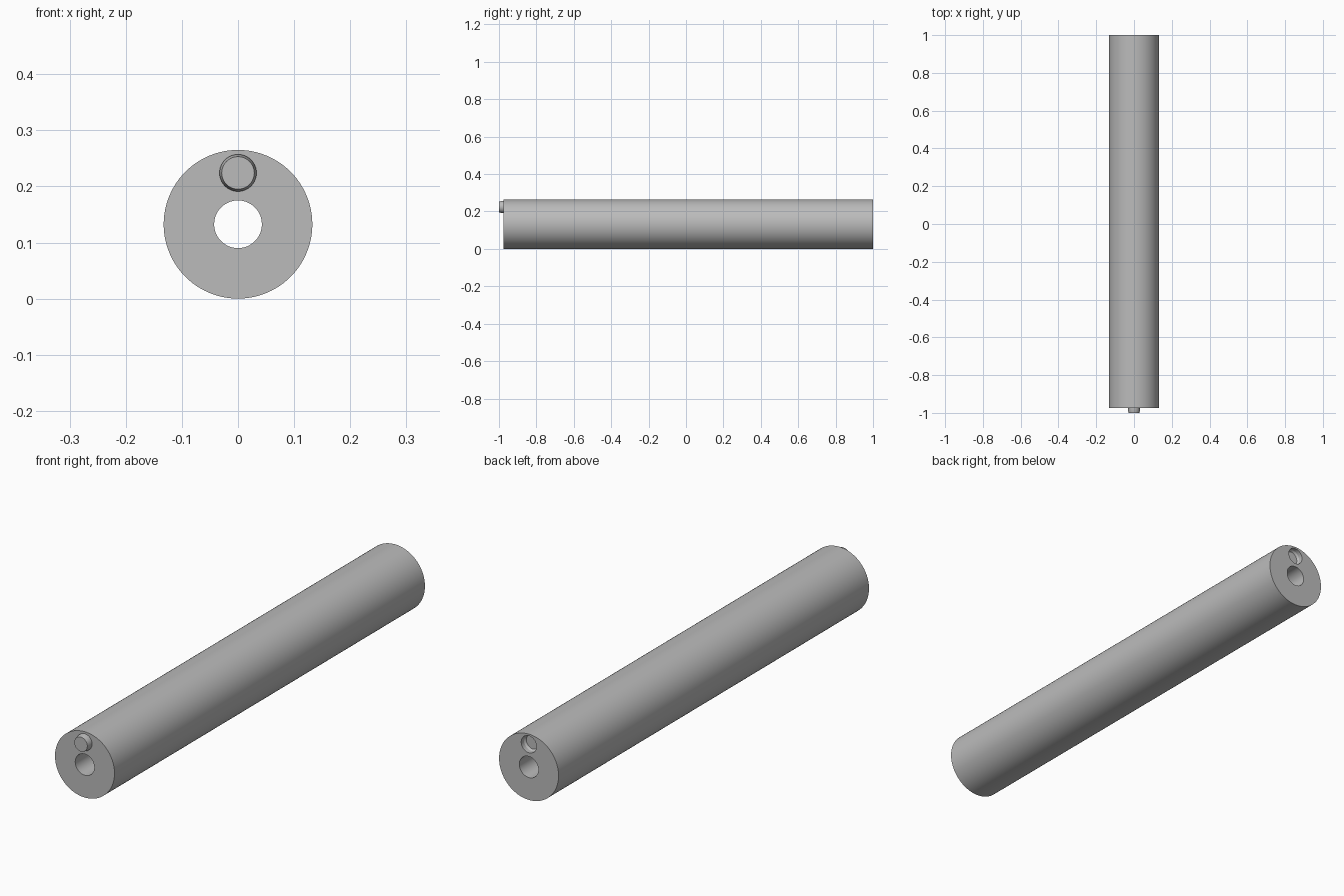
import bpy
import math

cube = bpy.data.objects.get("Cube")
if cube:
    bpy.data.objects.remove(cube, do_unlink=True)

grey = bpy.data.materials.new("plain grey")
grey.use_nodes = True
colour = (0.5, 0.5, 0.5, 1)
grey.diffuse_color = colour
grey.node_tree.nodes["Principled BSDF"].inputs["Base Color"].default_value = colour

CENTRE_Z, PIN_Z = 0.1325, 0.224
FRONT, BACK = -0.975, 1.0


def lathe(name, profile, z, sides, closed=False):
    """Spin (radius, y) points about a y-parallel axis; cap the ends if open."""
    verts, faces = [], []
    for radius, y in profile:
        for i in range(sides):
            a = 2 * math.pi * i / sides
            verts.append((radius * math.cos(a), y, z + radius * math.sin(a)))
    rings = len(profile)
    for r in range(rings if closed else rings - 1):
        s = (r + 1) % rings
        for i in range(sides):
            j = (i + 1) % sides
            faces.append((r * sides + i, r * sides + j, s * sides + j, s * sides + i))
    if not closed:
        faces.append(tuple(reversed(range(sides))))
        faces.append(tuple(range((rings - 1) * sides, rings * sides)))
    mesh = bpy.data.meshes.new(name)
    mesh.from_pydata(verts, [], faces)
    mesh.materials.append(grey)
    obj = bpy.data.objects.new(name, mesh)
    bpy.context.collection.objects.link(obj)
    # Consistent outward normals
    bpy.ops.object.select_all(action="DESELECT")
    obj.select_set(True)
    bpy.context.view_layer.objects.active = obj
    bpy.ops.object.mode_set(mode="EDIT")
    bpy.ops.mesh.select_all(action="SELECT")
    bpy.ops.mesh.normals_make_consistent(inside=False)
    bpy.ops.object.mode_set(mode="OBJECT")
    return obj


def smooth(obj):
    bpy.ops.object.select_all(action="DESELECT")
    obj.select_set(True)
    bpy.context.view_layer.objects.active = obj
    bpy.ops.object.shade_smooth_by_angle(angle=math.radians(30))


# Tube body with a bore right through it
outer, bore = 0.1325, 0.0425
body = lathe("tube_body", [(outer, FRONT), (outer, BACK), (bore, BACK), (bore, FRONT)],
             CENTRE_Z, 96, closed=True)

# Blind socket in the back end
cutter = lathe("socket_cutter", [(0.029, BACK - 0.026), (0.034, BACK - 0.018),
                                 (0.034, BACK + 0.02)], PIN_Z, 48)
cutter.hide_render = True
cut = body.modifiers.new("socket", "BOOLEAN")
cut.operation = "DIFFERENCE"
cut.solver = "EXACT"
cut.object = cutter
bpy.context.view_layer.objects.active = body
bpy.ops.object.modifier_apply(modifier=cut.name)
bpy.data.objects.remove(cutter, do_unlink=True)
smooth(body)

# Locating pin on the front end, with a chamfered tip
pin = lathe("locating_pin", [(0.033, FRONT + 0.005), (0.033, -0.982), (0.029, -1.0)],
            PIN_Z, 48)
smooth(pin)
